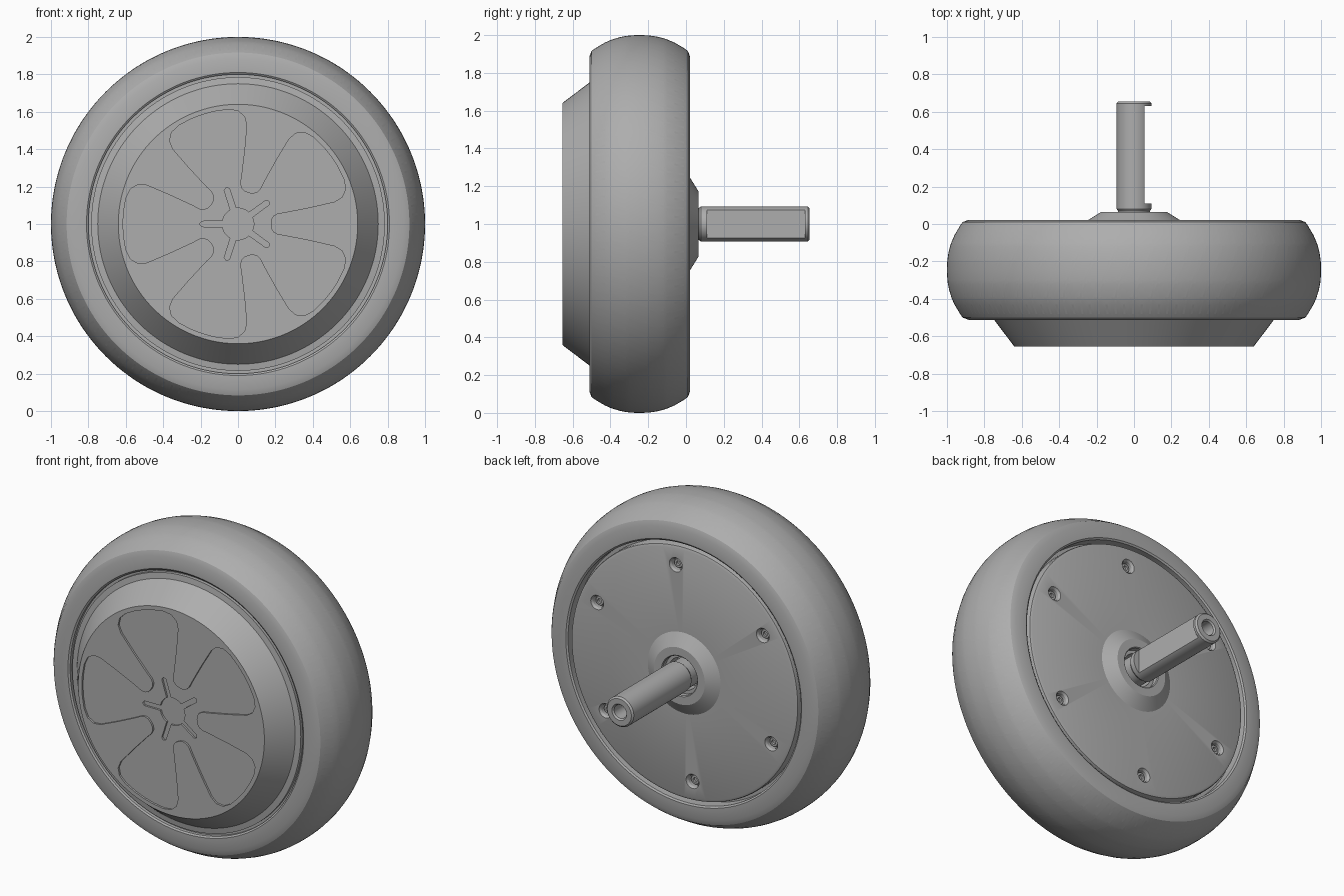
import bpy, bmesh, math

cube = bpy.data.objects.get("Cube")
if cube:
    bpy.data.objects.remove(cube, do_unlink=True)

GREY = (0.42, 0.42, 0.42, 1)
mat = bpy.data.materials.new("plain grey")
mat.use_nodes = True
mat.diffuse_color = GREY
bsdf = mat.node_tree.nodes["Principled BSDF"]
bsdf.inputs["Base Color"].default_value = GREY
bsdf.inputs["Roughness"].default_value = 0.6


def polar(r, deg, y, centre=(0, 1)):
    """Point around an axle running along y."""
    a = math.radians(deg)
    return (centre[0] + r * math.cos(a), y, centre[1] + r * math.sin(a))


def finish(name, bm):
    bmesh.ops.recalc_face_normals(bm, faces=bm.faces)
    mesh = bpy.data.meshes.new(name)
    bm.to_mesh(mesh)
    bm.free()
    mesh.materials.append(mat)
    obj = bpy.data.objects.new(name, mesh)
    bpy.context.collection.objects.link(obj)
    return obj


def activate(obj):
    bpy.ops.object.select_all(action='DESELECT')
    obj.select_set(True)
    bpy.context.view_layer.objects.active = obj


def lathe(name, profile, segments=128, centre=(0, 1)):
    """Spin a closed (radius, y) outline; points on the axis become poles."""
    bm = bmesh.new()
    rings = []
    for r, y in profile:
        n = segments if r > 0 else 1
        rings.append([bm.verts.new(polar(r, 360 * i / segments, y, centre)) for i in range(n)])
    for a, b in zip(rings, rings[1:] + rings[:1]):
        if len(a) == len(b) == 1:
            continue
        if len(a) == 1 or len(b) == 1:
            flat = [v for v in (a if len(b) == 1 else b)]
            tip = (a if len(a) == 1 else b)[0]
            if abs(flat[0].co.y - tip.co.y) < 1e-6:
                bm.faces.new(flat)
                bm.verts.remove(tip)
                continue
        for i in range(segments):
            j = (i + 1) % segments
            quad = [a[i % len(a)], a[j % len(a)], b[j % len(b)], b[i % len(b)]]
            bm.faces.new(list(dict.fromkeys(quad)))
    return finish(name, bm)


def prism(name, outline, y0, y1):
    """Extrude an (angle, radius) outline along y."""
    bm = bmesh.new()
    low = [bm.verts.new(polar(r, d, y0)) for d, r in outline]
    high = [bm.verts.new(polar(r, d, y1)) for d, r in outline]
    bm.faces.new(low)
    bm.faces.new(high)
    for i in range(len(low)):
        j = (i + 1) % len(low)
        bm.faces.new((low[i], low[j], high[j], high[i]))
    return finish(name, bm)


def cut(obj, cutter):
    mod = obj.modifiers.new("cut", 'BOOLEAN')
    mod.operation, mod.solver, mod.object = 'DIFFERENCE', 'EXACT', cutter
    activate(obj)
    bpy.ops.object.modifier_apply(modifier=mod.name)
    bpy.data.objects.remove(cutter, do_unlink=True)


# Tyre: a grid whose groove cells are pushed towards the axle
def tyre():
    middle, half, pitches = -0.245, 0.25, 64
    columns = [0, 0.12, 0.28, 0.5, 0.62, 0.84]
    tread = [-0.5, -0.48, -0.43, -0.407, -0.393, -0.35, -0.317, -0.303, -0.275, middle,
             -0.207, -0.193, -0.15, -0.117, -0.103, -0.06, -0.01, 0.01]
    rows = [(0.8, -0.45), (0.8, -0.505), (0.81, -0.512), (0.885, -0.512)]
    rows += [(1 - 0.08 * (abs(y - middle) / half) ** 2.3, y) for y in tread]
    rows += [(0.885, 0.022), (0.81, 0.022), (0.8, 0.015), (0.8, -0.04)]
    bm = bmesh.new()
    rings = []
    for r, y in rows:
        t = min(1, max(0, (y + 0.43) / 0.36))
        slant = 6.5 * t * t * (3 - 2 * t)
        rings.append([bm.verts.new(polar(r, (p + c) * 360 / pitches - slant, y))
                      for p in range(pitches) for c in columns])
    grooves = []
    count = len(rings[0])
    for k in range(len(rows)):
        a, b = rings[k], rings[(k + 1) % len(rows)]
        y0, y1 = rows[k][1], rows[(k + 1) % len(rows)][1]
        mid = (y0 + y1) / 2
        on_tread = -0.48 < mid < -0.01 and rows[k][0] > 0.9
        dash = on_tread and abs(y1 - y0) < 0.0145
        shoulder = on_tread and abs(mid - middle) > 0.185
        for i in range(count):
            j = (i + 1) % count
            face = bm.faces.new((a[i], a[j], b[j], b[i]))
            col = i % len(columns)
            if (on_tread and col == 0) or (dash and col in (1, 5)) or (shoulder and col == 3):
                grooves.append(face)
    bmesh.ops.recalc_face_normals(bm, faces=bm.faces)
    new = bmesh.ops.extrude_face_region(bm, geom=grooves)["geom"]
    for v in new:
        if isinstance(v, bmesh.types.BMVert):
            v.co.x *= 0.986
            v.co.z = 1 + (v.co.z - 1) * 0.986
    return finish("tyre", bm)


tyre()
lathe("rim_core", [(0, -0.485), (0.81, -0.485), (0.81, -0.05), (0, -0.05)])

# Front cover with a shallow five-petal recess and a small star
front = lathe("front_cover", [(0, -0.655), (0.64, -0.655), (0.75, -0.51), (0.785, -0.505),
                              (0.785, -0.4), (0, -0.4)])
side = [(0, 0.175), (8, 0.18), (13, 0.195), (15, 0.22), (14, 0.26), (13, 0.4), (13, 0.53),
        (14.5, 0.575), (18, 0.605), (23, 0.615), (30, 0.615), (36, 0.615)]
petal = side + [(72 - d, r) for d, r in side[-2:0:-1]]
star = [(-10.5, 0.085), (-4.3, 0.195), (0, 0.205), (4.3, 0.195), (10.5, 0.085),
        (24, 0.085), (36, 0.085), (48, 0.085)]
petals = [(d + 72 * k, r) for k in range(5) for d, r in petal]
stars = [(d + 36 + 72 * k, r) for k in range(5) for d, r in star]
cut(front, prism("petal_cutter", petals, -0.7, -0.643))
cut(front, prism("star_cutter", stars, -0.7, -0.631))

# Back cover with a raised boss and six screw holes
back = lathe("back_cover", [(0.12, -0.1), (0.12, 0.06), (0.125, 0.065), (0.175, 0.065), (0.25, 0.018),
                            (0.762, 0.018), (0.776, 0.012), (0.78, 0), (0.78, -0.1)])
for k in range(6):
    x, _, z = polar(0.66, 85 + 60 * k, 0)
    cut(back, lathe("hole_cutter", [(0, -0.03), (0.036, -0.03), (0.036, 0.005), (0.052, 0.03), (0, 0.03)],
                    24, (x, z)))
    lathe("screw", [(0, -0.02), (0.014, -0.02), (0.014, -0.006), (0.026, -0.006),
                    (0.03, -0.012), (0.03, -0.05), (0, -0.05)], 24, (x, z))

# Bearing and hollow-ended axle with one flat side
lathe("bearing", [(0.1, -0.06), (0.1, 0.03), (0.122, 0.03), (0.122, -0.06)], 64)
axle = lathe("axle", [(0, -0.06), (0.086, -0.06), (0.086, 0.07), (0.093, 0.08), (0.093, 0.645),
                      (0.083, 0.655), (0.05, 0.655), (0.042, 0.645), (0.042, 0.54), (0, 0.54)], 64)
bm = bmesh.new()
bmesh.ops.create_cube(bm, size=1)
for v in bm.verts:
    v.co = (0.105 + v.co.x * 0.1, 0.37 + v.co.y * 0.52, 1 + v.co.z * 0.4)
cut(axle, finish("flat_cutter", bm))

for obj in bpy.context.collection.objects:
    if obj.type == 'MESH' and mat.name in obj.data.materials:
        activate(obj)
        bpy.ops.object.shade_smooth_by_angle(angle=math.radians(25))
